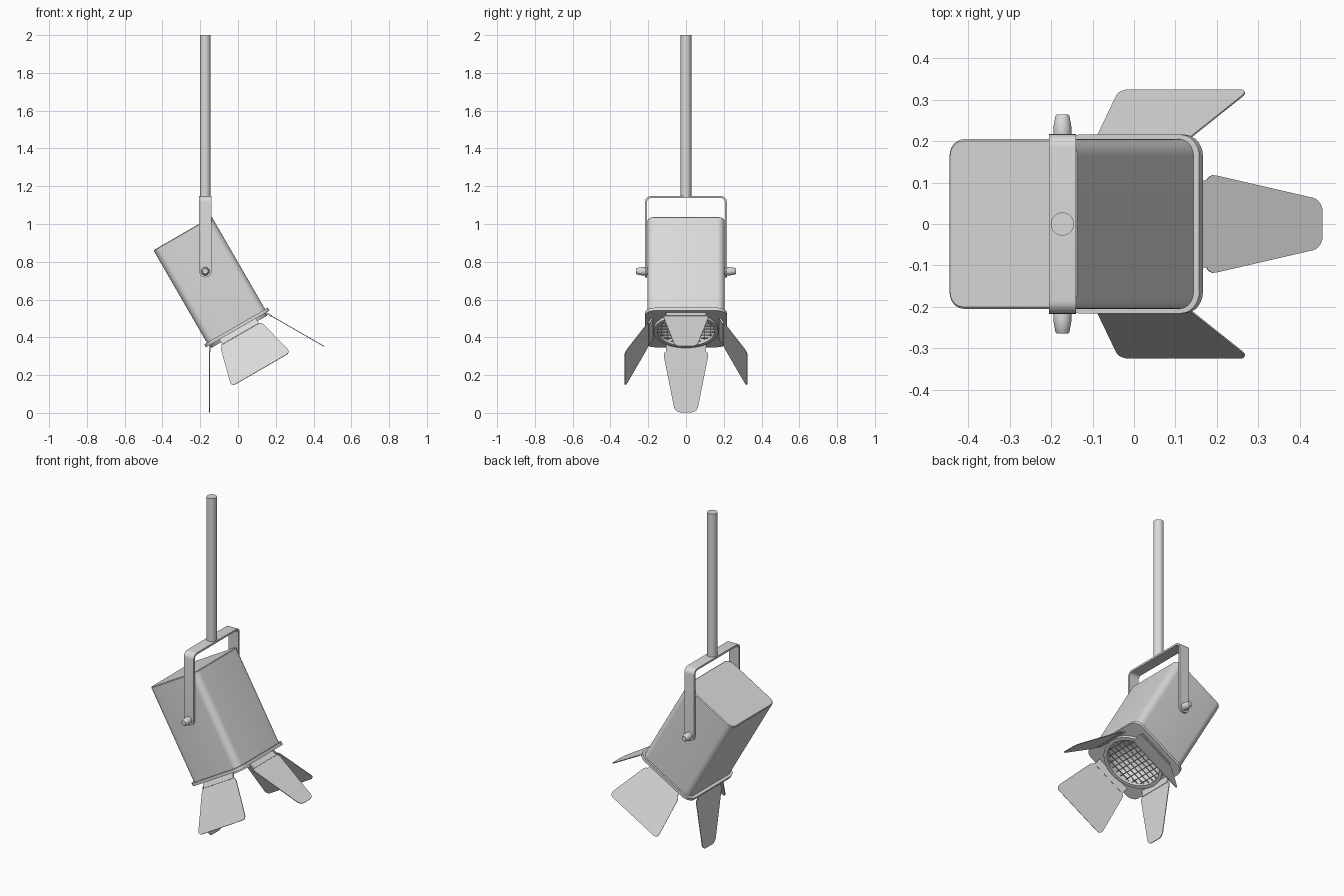
import bpy, bmesh
from math import sin, cos, pi, radians, sqrt
from mathutils import Matrix, Vector

cube = bpy.data.objects.get("Cube")
if cube:
    bpy.data.objects.remove(cube, do_unlink=True)

grey = bpy.data.materials.new("light_grey")
grey.use_nodes = True
grey.diffuse_color = (0.7, 0.7, 0.7, 1)
grey.node_tree.nodes["Principled BSDF"].inputs["Base Color"].default_value = (0.7, 0.7, 0.7, 1)

# Head frame: local x across, local -z along the beam
PIVOT = Vector((-0.178, 0, 0.75))
HEAD = Matrix.Translation(PIVOT) @ Matrix.Rotation(radians(-30), 4, 'Y')
STRAP_X = -0.173
parts = []


def finish(name, bm, matrix):
    bmesh.ops.recalc_face_normals(bm, faces=bm.faces)
    mesh = bpy.data.meshes.new(name)
    bm.to_mesh(mesh)
    bm.free()
    mesh.materials.append(grey)
    obj = bpy.data.objects.new(name, mesh)
    obj.matrix_world = matrix
    bpy.context.collection.objects.link(obj)
    parts.append(obj)
    return obj


def rounded_rect(hx, hy, r, z, steps=8):
    """Closed loop of a rounded rectangle."""
    pts = []
    for q, (sx, sy) in enumerate([(1, 1), (-1, 1), (-1, -1), (1, -1)]):
        for i in range(steps):
            a = (q + i / (steps - 1)) * pi / 2
            pts.append((sx * (hx - r) + r * cos(a), sy * (hy - r) + r * sin(a), z))
    return pts


def circle(r, z, n=32):
    return [(r * cos(2 * pi * (i + 0.5) / n), r * sin(2 * pi * (i + 0.5) / n), z) for i in range(n)]


def loft(name, loops, matrix, cap_start=False, cap_end=False, closed=False):
    bm = bmesh.new()
    rings = [[bm.verts.new(p) for p in loop] for loop in loops]
    pairs = list(zip(rings, rings[1:]))
    if closed:
        pairs.append((rings[-1], rings[0]))
    for a, b in pairs:
        n = len(a)
        for i in range(n):
            j = (i + 1) % n
            bm.faces.new((a[i], a[j], b[j], b[i]))
    if cap_start:
        bm.faces.new(rings[0])
    if cap_end:
        bm.faces.new(rings[-1])
    return finish(name, bm, matrix)


def prism(name, outline, thick, matrix, corner=0):
    """Plate with its outline in the local yz plane, centred on x."""
    bm = bmesh.new()
    face = bm.faces.new([bm.verts.new((-thick / 2, y, z)) for y, z in outline])
    if corner:
        bmesh.ops.bevel(bm, geom=list(bm.verts), offset=corner, segments=5,
                        affect='VERTICES', profile=0.5)
        face = bm.faces[:][0]
    ext = bmesh.ops.extrude_face_region(bm, geom=[face])
    moved = [v for v in ext["geom"] if isinstance(v, bmesh.types.BMVert)]
    bmesh.ops.translate(bm, verts=moved, vec=(thick, 0, 0))
    return finish(name, bm, matrix)


# Lamp housing and front flange
loft("housing", [rounded_rect(0.174, 0.2, 0.035, 0.231), rounded_rect(0.178, 0.205, 0.04, 0.227),
                 rounded_rect(0.178, 0.205, 0.04, -0.338)], HEAD, cap_start=True)
loft("front_flange", [rounded_rect(0.175, 0.2, 0.04, -0.335), rounded_rect(0.194, 0.216, 0.052, -0.335),
                      rounded_rect(0.194, 0.216, 0.052, -0.353), circle(0.152, -0.353)], HEAD)

# Lens ring, reflector bowl and wire guard
loft("lens_ring", [circle(0.152, -0.345), circle(0.172, -0.345), circle(0.172, -0.37),
                   circle(0.152, -0.37)], HEAD, closed=True)
bowl = [circle(0.153 * cos(t * pi / 16), -0.353 + 0.1 * sin(t * pi / 16)) for t in range(8)]
loft("reflector_bowl", bowl, HEAD, cap_end=True)

bm = bmesh.new()
for turn in (0, 90):
    for k in range(-4, 5):
        off = k * 0.032
        length = 2 * sqrt(0.153 ** 2 - off ** 2)
        m = (Matrix.Rotation(radians(turn), 4, 'Z') @ Matrix.Translation((off, 0, -0.352))
             @ Matrix.Diagonal((0.004, length, 0.004, 1)))
        bmesh.ops.create_cube(bm, size=1, matrix=m)
finish("wire_guard", bm, HEAD)

# Barn doors: name, turn, hinge distance, hinge half width, base half, tip half, length
doors = [("upper", 0, 0.177, 0.105, 0.123, 0.058, 0.345),
         ("lower", 180, 0.177, 0.105, 0.123, 0.058, 0.345),
         ("back", 90, 0.186, 0.112, 0.125, 0.182, 0.275),
         ("front", -90, 0.186, 0.112, 0.125, 0.182, 0.275)]
for label, turn, dist, hinge, base, tip, length in doors:
    m = (HEAD @ Matrix.Rotation(radians(turn), 4, 'Z') @ Matrix.Translation((dist, 0, -0.362))
         @ Matrix.Rotation(radians(-30), 4, 'Y'))
    prism(label + "_barn_door", [(-base, -0.02), (base, -0.02), (tip, -length), (-tip, -length)],
          0.004, m, corner=0.028)
    prism(label + "_door_hinge", [(-hinge, 0.014), (hinge, 0.014), (hinge, -0.026), (-hinge, -0.026)],
          0.009, m)


# Yoke strap with rounded shoulders and round lower ends
def shoulder(half, top, r):
    arc = [(half - r + r * cos(i * pi / 12), top - r + r * sin(i * pi / 12)) for i in range(7)]
    return [(half, PIVOT.z)] + arc + [(-y, z) for y, z in reversed(arc)] + [(-half, PIVOT.z)]


OUT, INN, WIDTH = 0.217, 0.206, 0.065
prism("yoke", shoulder(OUT, 1.148, 0.032) + shoulder(INN, 1.137, 0.021)[::-1], WIDTH,
      Matrix.Translation((STRAP_X, 0, 0)))
half_disc = [(WIDTH / 2 * cos(i * pi / 12), -WIDTH / 2 * sin(i * pi / 12)) for i in range(13)]
knob_profile = [(0.02, 0.2), (0.022, 0.217), (0.022, 0.235), (0.017, 0.262), (0.014, 0.265)]
for side, s in (("left", 1), ("right", -1)):
    end = "back" if s > 0 else "front"
    place = Matrix.Translation((STRAP_X, s * (OUT + INN) / 2, PIVOT.z))
    prism(end + "_yoke_end", half_disc, OUT - INN, place @ Matrix.Rotation(pi / 2, 4, 'Z'))
    # Tilt knob
    axis = Matrix.Translation((STRAP_X, 0, PIVOT.z)) @ Matrix.Rotation(-s * pi / 2, 4, 'X')
    loft(end + "_tilt_knob", [circle(r, z, 20) for r, z in knob_profile], axis,
         cap_start=True, cap_end=True)

# Hanging pole
loft("pole", [circle(0.028, 1.14), circle(0.028, 2.0)], Matrix.Translation((STRAP_X, 0, 0)),
     cap_start=True, cap_end=True)

# Smooth shading with sharp edges kept
bpy.ops.object.select_all(action='DESELECT')
for obj in parts:
    obj.select_set(True)
bpy.context.view_layer.objects.active = parts[0]
bpy.ops.object.shade_smooth_by_angle(angle=radians(35))
